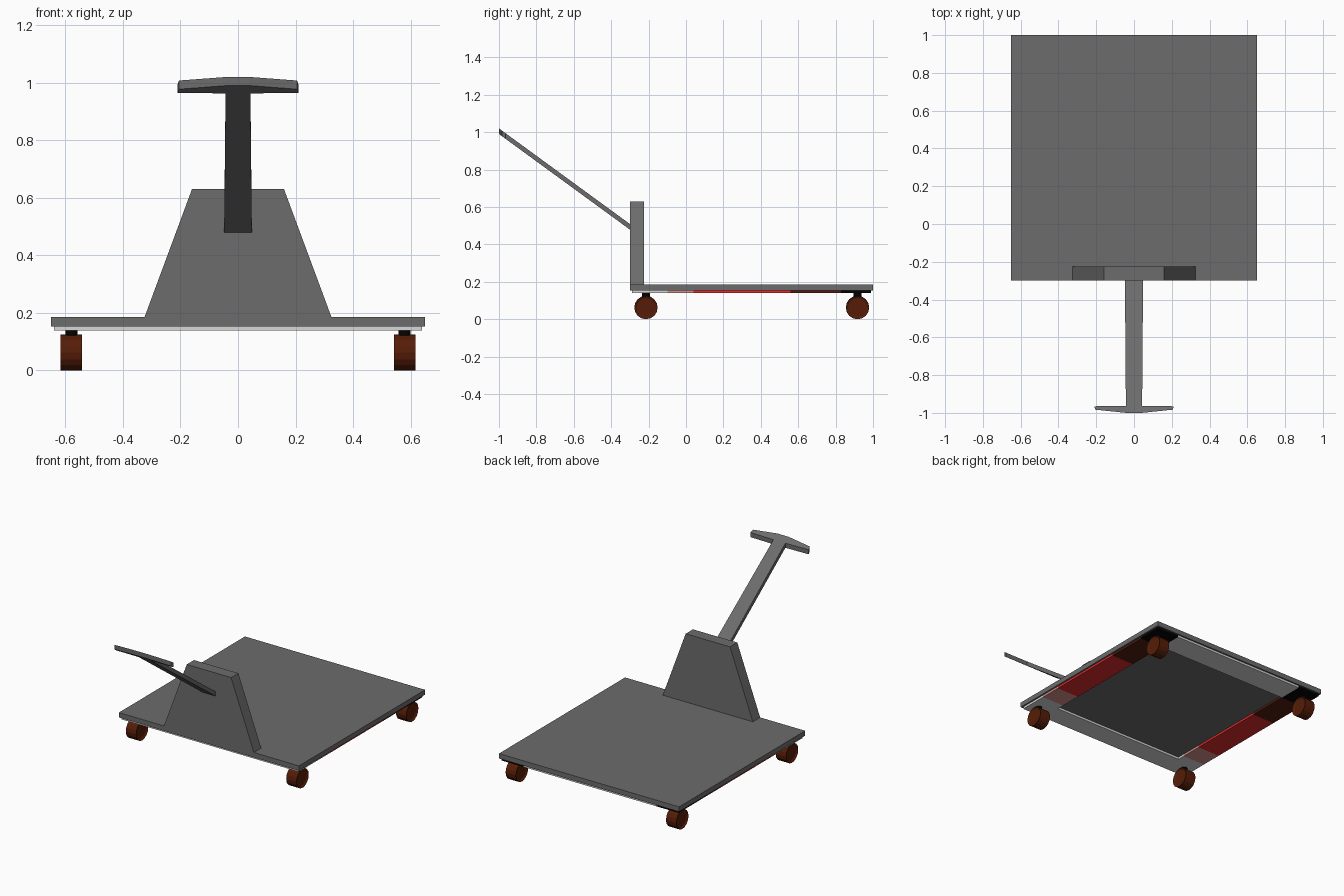
import bpy, bmesh, math
from mathutils import Matrix, Vector

if "Cube" in bpy.data.objects:
    bpy.data.objects.remove(bpy.data.objects["Cube"])


def material(name, rgb):
    m = bpy.data.materials.new(name)
    m.diffuse_color = (*rgb, 1)
    m.use_nodes = True
    m.node_tree.nodes["Principled BSDF"].inputs["Base Color"].default_value = m.diffuse_color
    return m


GREY = material("steel grey", (0.15, 0.15, 0.15))
LIGHT = material("light grey", (0.68, 0.68, 0.68))
PINK = material("faded pink", (0.65, 0.28, 0.26))
RED = material("red", (0.72, 0.025, 0.025))
MAROON = material("dark maroon", (0.08, 0.012, 0.004))
BLACK = material("black", (0.001, 0.001, 0.001))
BROWN = material("wheel brown", (0.092, 0.012, 0.002))


def finish(name, bm, *mats):
    bmesh.ops.recalc_face_normals(bm, faces=bm.faces)
    me = bpy.data.meshes.new(name)
    bm.to_mesh(me)
    bm.free()
    for m in mats:
        me.materials.append(m)
    ob = bpy.data.objects.new(name, me)
    bpy.context.collection.objects.link(ob)
    return ob


def box_mesh(lo, hi):
    bm = bmesh.new()
    lo, hi = Vector(lo), Vector(hi)
    bmesh.ops.create_cube(bm, size=1, matrix=Matrix.Translation((lo + hi) / 2)
                          @ Matrix.Diagonal((*(hi - lo), 1)))
    return bm


def prism_mesh(points, offset):
    bm = bmesh.new()
    face = bm.faces.new([bm.verts.new(p) for p in points])
    ext = bmesh.ops.extrude_face_region(bm, geom=[face])
    verts = [v for v in ext["geom"] if isinstance(v, bmesh.types.BMVert)]
    bmesh.ops.translate(bm, verts=verts, vec=offset)
    return bm


# Deck
Z0, Z1 = 0.139, 0.153
finish("deck", box_mesh((-0.65, -0.30, Z1), (0.65, 1.0, 0.185)), GREY)

# Underside frame: plain cross rails, side rails banded along their length
finish("front_rail", box_mesh((-0.48, -0.288, Z0), (0.48, -0.15, Z1)), LIGHT)
finish("back_rail", box_mesh((-0.48, 0.83, Z0), (0.48, 0.99, Z1)), LIGHT)
BANDS = [-0.10, 0.04, 0.56, 0.83]
for side, label in ((-1, "left"), (1, "right")):
    xs = sorted((side * 0.48, side * 0.64))
    bm = box_mesh((xs[0], -0.288, Z0), (xs[1], 0.99, Z1))
    for y in BANDS:
        bmesh.ops.bisect_plane(bm, geom=bm.verts[:] + bm.edges[:] + bm.faces[:],
                               plane_co=(0, y, 0), plane_no=(0, 1, 0))
    for f in bm.faces:
        f.material_index = sum(f.calc_center_median().y > y for y in BANDS)
    finish(label + "_rail", bm, LIGHT, PINK, RED, MAROON, BLACK)

# Tapered upright at the front
finish("upright", prism_mesh([(-0.325, -0.30, 0.185), (0.325, -0.30, 0.185),
                              (0.16, -0.30, 0.63), (-0.16, -0.30, 0.63)],
                             (0, 0.075, 0)), GREY)


# Sloping pull handle: T-shaped outline in plan, sheared onto the slope
def on_slope(x, y):
    return (x, y, 0.99 - 0.73 * (y + 1))


half = [(0.048, -0.299), (0.043, -0.963), (0.21, -0.965), (0.205, -0.983), (0.04, -1.0)]
outline = half + [(-x, y) for x, y in reversed(half)]
finish("pull_handle", prism_mesh([on_slope(x, y) for x, y in outline],
                                 (0, 0, 0.03)), GREY)

# Casters: black stem and wheel with dished sides
R = 0.0625
for y, row in ((-0.214, "front"), (0.917, "back")):
    for x, label in ((-0.579, "left"), (0.579, "right")):
        bm = bmesh.new()
        bmesh.ops.create_cone(bm, cap_ends=True, segments=12, radius1=0.021, radius2=0.021,
                              depth=0.03, matrix=Matrix.Translation((x, y, 0.126)))
        finish(f"{row}_{label}_stem", bm, BLACK)

        bm = bmesh.new()
        bmesh.ops.create_cone(bm, cap_ends=True, segments=16, radius1=R, radius2=R, depth=0.075,
                              matrix=Matrix.Translation((x, y, R)) @ Matrix.Rotation(math.pi / 2, 4, 'Y'))
        caps = [f for f in bm.faces if len(f.verts) == 16]
        bmesh.ops.inset_individual(bm, faces=caps, thickness=0.012)
        for f in caps:
            step = 0.008 if f.calc_center_median().x < x else -0.008
            bmesh.ops.translate(bm, verts=f.verts[:], vec=(step, 0, 0))
        finish(f"{row}_{label}_wheel", bm, BROWN)
